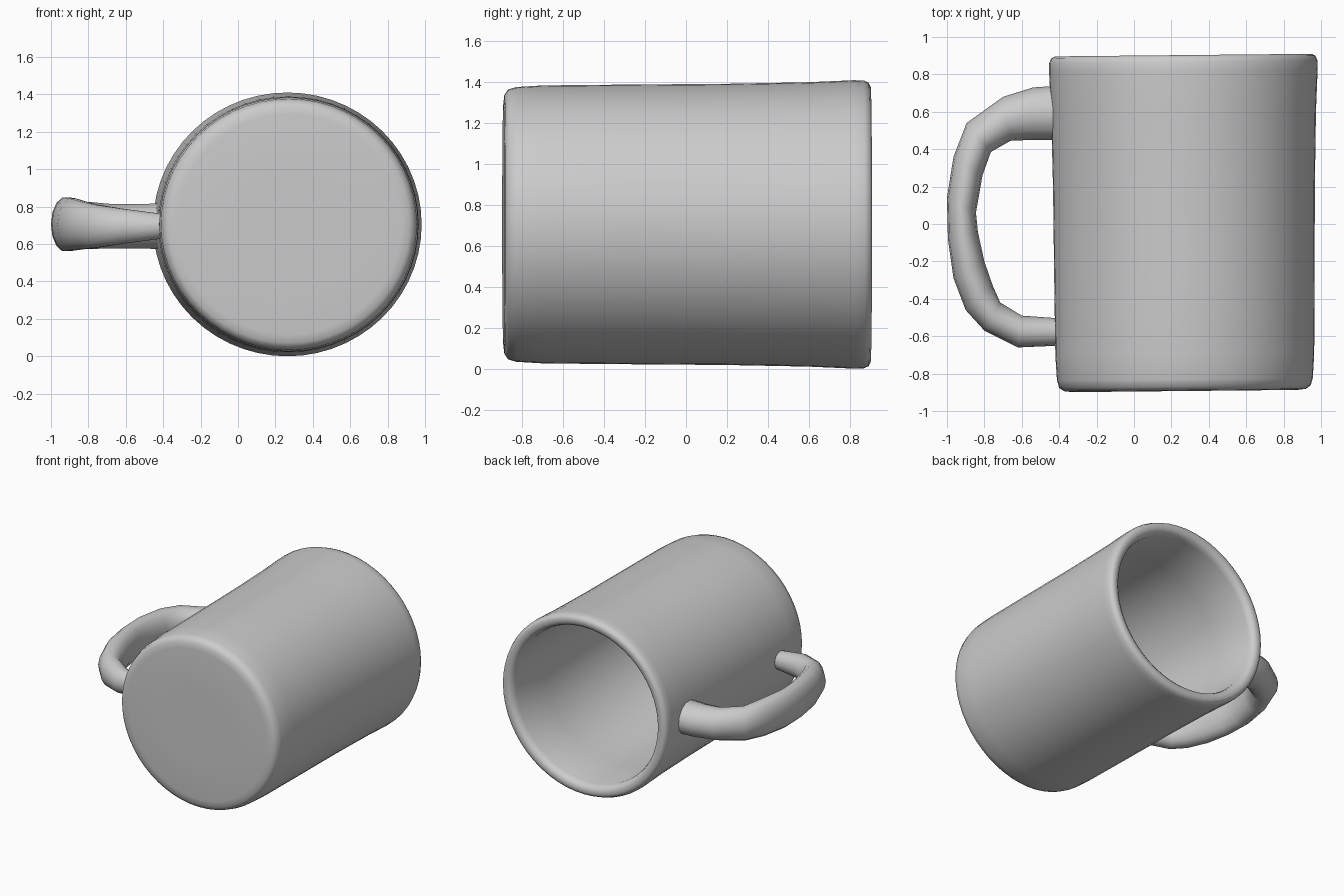
import bpy, bmesh, math
from mathutils import Vector

cube = bpy.data.objects.get("Cube")
if cube:
    bpy.data.objects.remove(cube, do_unlink=True)

# One plain grey clay colour
clay = bpy.data.materials.new("grey clay")
clay.use_nodes = True
GREY = (0.6, 0.6, 0.6, 1.0)
clay.diffuse_color = GREY
clay.node_tree.nodes["Principled BSDF"].inputs["Base Color"].default_value = GREY


def loft(name, rings, angle):
    """Skin a list of closed point rings, capping both ends."""
    bm = bmesh.new()
    loops = [[bm.verts.new(p) for p in ring] for ring in rings]
    n = len(loops[0])
    for a, b in zip(loops, loops[1:]):
        for i in range(n):
            j = (i + 1) % n
            bm.faces.new((a[i], a[j], b[j], b[i]))
    bm.faces.new(loops[0])
    bm.faces.new(loops[-1])
    bmesh.ops.recalc_face_normals(bm, faces=bm.faces)
    mesh = bpy.data.meshes.new(name)
    bm.to_mesh(mesh)
    bm.free()
    mesh.materials.append(clay)
    obj = bpy.data.objects.new(name, mesh)
    bpy.context.collection.objects.link(obj)
    bpy.ops.object.select_all(action='DESELECT')
    obj.select_set(True)
    bpy.context.view_layer.objects.active = obj
    bpy.ops.object.shade_smooth_by_angle(angle=math.radians(angle))
    return obj


# Cup lying on its side: (y, radius) from closed base, over the rim, to inner floor
PROFILE = [
    (-0.893, 0.30), (-0.893, 0.60), (-0.888, 0.645), (-0.87, 0.672), (-0.83, 0.684),
    (-0.70, 0.692), (-0.30, 0.696), (0.20, 0.700), (0.60, 0.708), (0.82, 0.718),
    (0.868, 0.717), (0.893, 0.706), (0.903, 0.685), (0.900, 0.655), (0.885, 0.634),
    (0.85, 0.622), (0.50, 0.617), (-0.65, 0.605), (-0.74, 0.585), (-0.78, 0.53),
    (-0.79, 0.30),
]
SEGMENTS = 56


def cup_ring(y, r):
    ring = []
    for i in range(SEGMENTS):
        t = 2 * math.pi * i / SEGMENTS
        x = 0.268 - 0.005 * y + r * math.cos(t)
        z = 0.705 + 0.982 * r * math.sin(t)
        ring.append(Vector((x, y + 0.010 * (x - 0.268), z)))
    return ring


loft("cup_body", [cup_ring(y, r) for y, r in PROFILE], 50)

# Handle stations: outer x, y, inner x, y, half height, centre z
HANDLE = [
    (-0.39, 0.74, -0.39, 0.45, 0.125, 0.695),
    (-0.54, 0.73, -0.54, 0.45, 0.122, 0.695),
    (-0.70, 0.68, -0.66, 0.445, 0.122, 0.695),
    (-0.895, 0.54, -0.765, 0.385, 0.130, 0.70),
    (-0.965, 0.36, -0.81, 0.26, 0.143, 0.705),
    (-1.00, 0.14, -0.845, 0.06, 0.147, 0.705),
    (-0.995, -0.08, -0.835, -0.04, 0.147, 0.705),
    (-0.965, -0.29, -0.80, -0.20, 0.142, 0.705),
    (-0.90, -0.46, -0.755, -0.33, 0.130, 0.70),
    (-0.80, -0.57, -0.715, -0.42, 0.118, 0.695),
    (-0.62, -0.66, -0.60, -0.49, 0.095, 0.695),
    (-0.39, -0.65, -0.39, -0.505, 0.066, 0.695),
]


def handle_ring(ox, oy, ix, iy, half, zc, sides=14):
    outer, inner = Vector((ox, oy, zc)), Vector((ix, iy, zc))
    mid, arm = (outer + inner) / 2, (outer - inner) / 2
    up = Vector((0, 0, half))
    angles = [2 * math.pi * i / sides for i in range(sides)]
    return [mid + arm * math.cos(t) + up * math.sin(t) for t in angles]


loft("handle", [handle_ring(*s) for s in HANDLE], 50)
